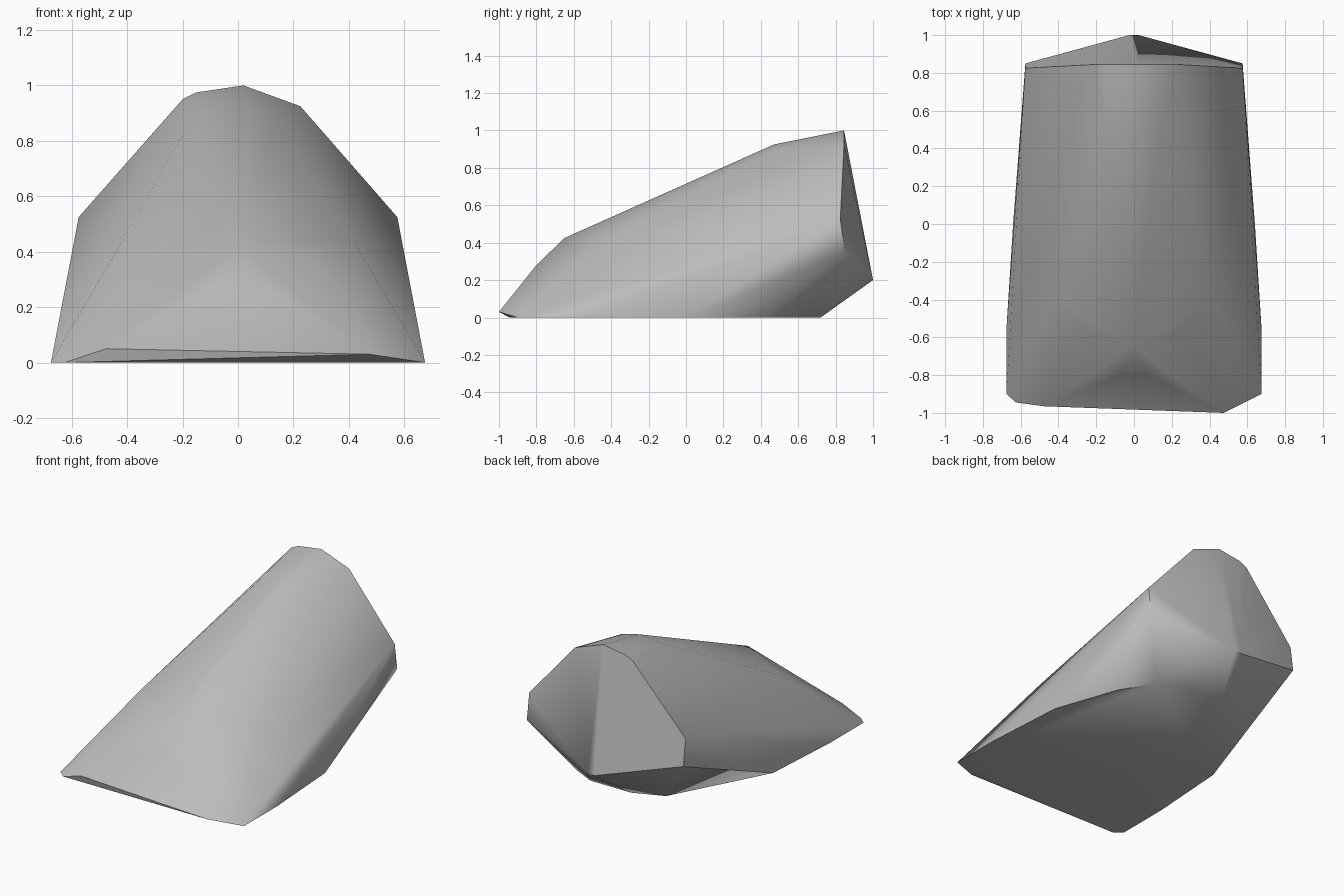
import bpy, bmesh, math

cube = bpy.data.objects.get("Cube")
if cube:
    bpy.data.objects.remove(cube, do_unlink=True)


def both(x, y, z):
    return [(x, y, z), (-x, y, z)]


# flat underside outline
points = both(.675, -.9, 0) + both(.675, -.55, 0) + both(.64, 0, 0)
points += [(.49, .43, 0), (.36, .64, 0), (.2, .72, 0), (-.1, .72, 0), (-.3, .64, 0)]
# low front lip
points += [(.475, -1, .03), (-.475, -.965, .05), (-.625, -.945, 0)]
# brow where the front slope meets the back
points += both(.08, -.8, .28) + both(.25, -.56, .4) + both(.42, -.4, .435)
points += [(0, -.65, .425)]
# upper ridge
points += [(-.15, .47, .91), (.02, .47, .925), (.14, .47, .895)]
# broken rear face
points += both(.575, .825, .525) + both(.575, .85, .35) + both(.025, 1, .2)
points += [(.02, .845, 1), (.225, .845, .925), (-.15, .845, .975), (-.2, .845, .95)]

# one solid stone wrapped around the points
bm = bmesh.new()
for p in points:
    bm.verts.new(p)
hull = bmesh.ops.convex_hull(bm, input=bm.verts[:])
loose = {v for v in hull["geom_interior"] + hull["geom_unused"]
         if isinstance(v, bmesh.types.BMVert)}
bmesh.ops.delete(bm, geom=list(loose), context="VERTS")
bmesh.ops.dissolve_limit(bm, angle_limit=math.radians(1), verts=bm.verts[:], edges=bm.edges[:])
bmesh.ops.recalc_face_normals(bm, faces=bm.faces[:])
mesh = bpy.data.meshes.new("rock")
bm.to_mesh(mesh)
bm.free()
rock = bpy.data.objects.new("rock", mesh)
bpy.context.collection.objects.link(rock)

# plain grey stone
stone = bpy.data.materials.new("grey stone")
stone.use_nodes = True
grey = (.5, .5, .5, 1)
stone.diffuse_color = grey
stone.node_tree.nodes["Principled BSDF"].inputs["Base Color"].default_value = grey
mesh.materials.append(stone)

# soft sides with crisp broken edges
bpy.ops.object.select_all(action="DESELECT")
rock.select_set(True)
bpy.context.view_layer.objects.active = rock
bpy.ops.object.shade_smooth_by_angle(angle=math.radians(50))
